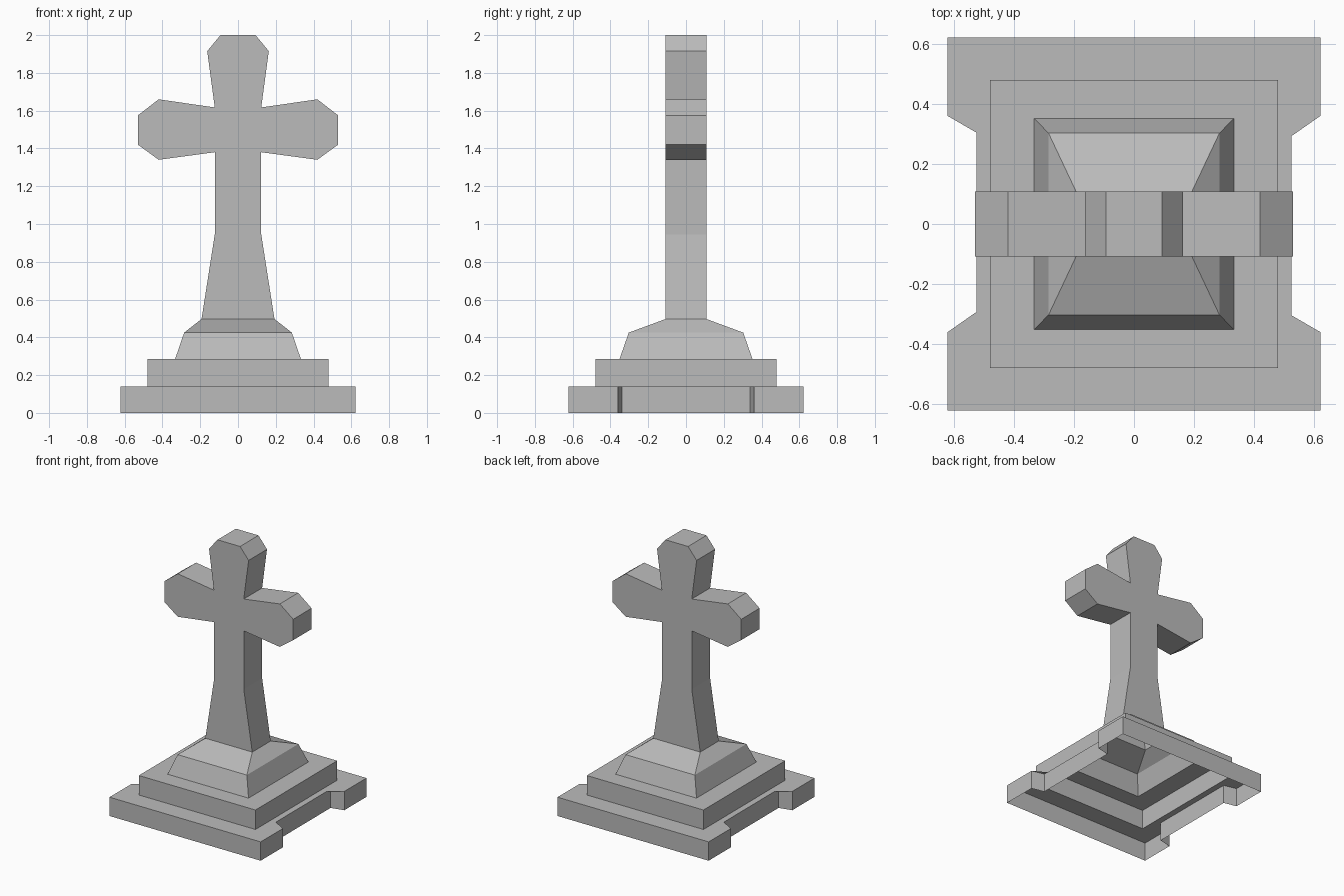
import bpy
import bmesh

cube = bpy.data.objects.get("Cube")
if cube:
    bpy.data.objects.remove(cube, do_unlink=True)

# Single stone colour
stone = bpy.data.materials.new("grey stone")
stone.use_nodes = True
grey = (0.5, 0.5, 0.5, 1.0)
stone.diffuse_color = grey
bsdf = stone.node_tree.nodes["Principled BSDF"]
bsdf.inputs["Base Color"].default_value = grey
bsdf.inputs["Roughness"].default_value = 0.9


def add_object(name, bm):
    mesh = bpy.data.meshes.new(name)
    bm.to_mesh(mesh)
    bm.free()
    mesh.materials.append(stone)
    obj = bpy.data.objects.new(name, mesh)
    bpy.context.collection.objects.link(obj)
    return obj


def bridge(bm, lower, upper, closed=True):
    """Join two equal rows of vertices with quads."""
    count = len(lower)
    for i in range(count if closed else count - 1):
        j = (i + 1) % count
        bm.faces.new((lower[i], lower[j], upper[j], upper[i]))


def ring(bm, half_x, half_y, z, notch_x=None):
    """Rectangular ring, optionally notched in the middle of both x sides."""
    inner = notch_x or half_x
    outer_y, inner_y = half_y * 0.58, half_y * 0.545
    side = [(half_x, -half_y), (half_x, -outer_y), (inner, -inner_y),
            (inner, inner_y), (half_x, outer_y), (half_x, half_y)]
    points = side + [(-x, -y) for x, y in side]
    return [bm.verts.new((x, y, z)) for x, y in points]


def shell(name, levels):
    """Open loft through the given rings."""
    bm = bmesh.new()
    rings = [ring(bm, *level) for level in levels]
    for lower, upper in zip(rings, rings[1:]):
        bridge(bm, lower, upper)
    return add_object(name, bm)


# Stepped base, hollow and open underneath
slab, step, notch = 0.622, 0.48, 0.525
shell("notched_slab", [(slab, slab, 0, notch), (slab, slab, 0.14, notch),
                       (step, step, 0.14)])
shell("middle_step", [(step, step, 0.14), (step, step, 0.285),
                      (0.333, 0.352, 0.285)])
shell("sloped_plinth", [(0.333, 0.352, 0.285), (0.285, 0.303, 0.425),
                        (0.193, 0.108, 0.497)])

# Cross with flared, chamfered arms, open where it meets the plinth
half = [(0.193, 0.497), (0.123, 0.945), (0.123, 1.38), (0.42, 1.34),
        (0.53, 1.42), (0.53, 1.575), (0.42, 1.66), (0.123, 1.617),
        (0.163, 1.915), (0.093, 2.0)]
profile = half + [(-x, z) for x, z in reversed(half)]
bm = bmesh.new()
front = [bm.verts.new((x, -0.108, z)) for x, z in profile]
back = [bm.verts.new((x, 0.108, z)) for x, z in profile]
bm.faces.new(front)
bm.faces.new(reversed(back))
bridge(bm, back, front, closed=False)
bmesh.ops.recalc_face_normals(bm, faces=bm.faces)
add_object("stone_cross", bm)
